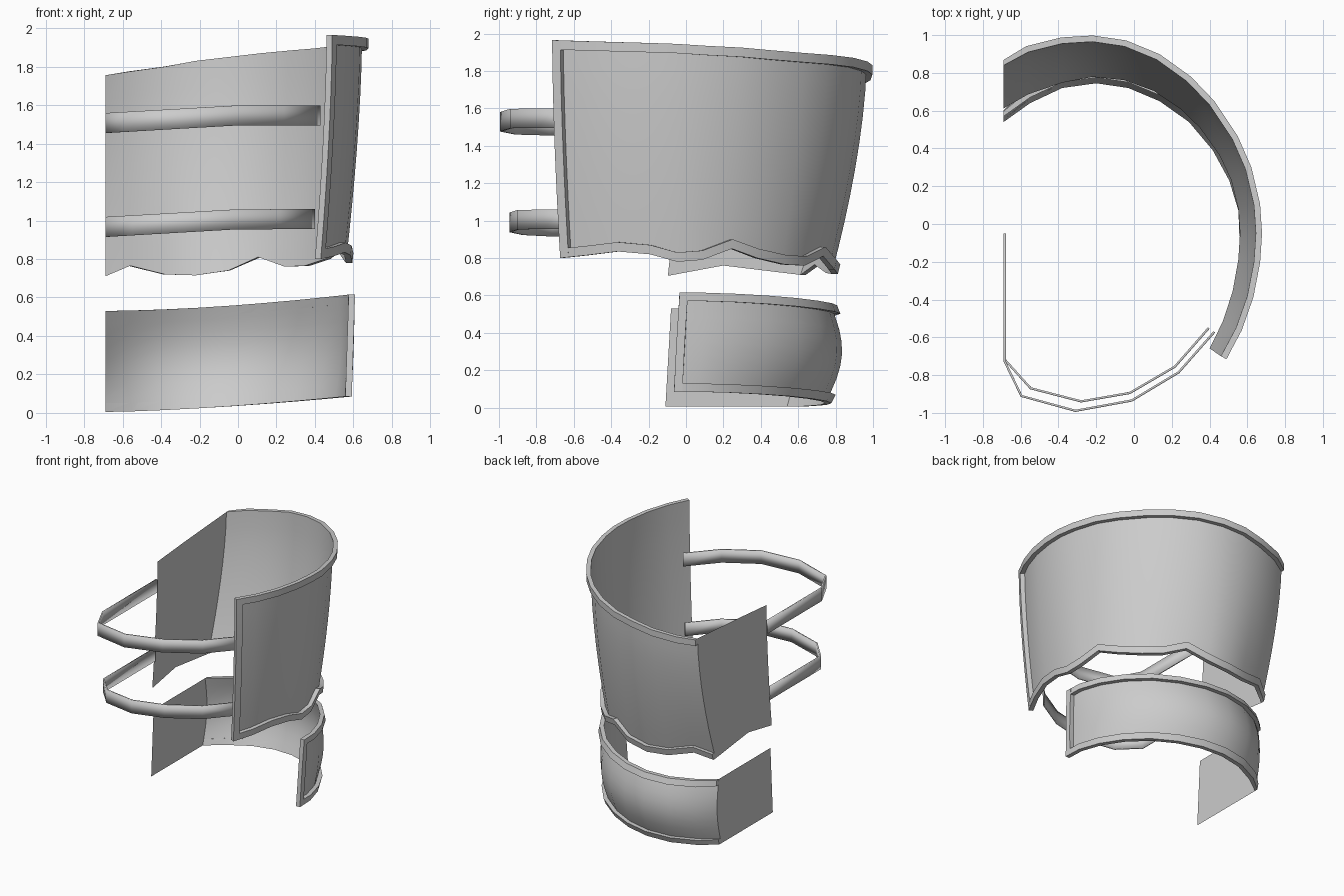
import bpy
import bmesh
from math import sin, pi, radians
from mathutils import Vector

if "Cube" in bpy.data.objects:
    bpy.data.objects.remove(bpy.data.objects["Cube"])

CUT = -0.69     # the flat inner side lies on this x plane
RAISE = 0.033   # how far the trim stands out

steel = bpy.data.materials.new("plain grey")
steel.use_nodes = True
grey = (0.6, 0.6, 0.6, 1)
steel.diffuse_color = grey
steel.node_tree.nodes["Principled BSDF"].inputs["Base Color"].default_value = grey


def add_object(name, bm, angle=35):
    mesh = bpy.data.meshes.new(name)
    bm.to_mesh(mesh)
    bm.free()
    mesh.materials.append(steel)
    obj = bpy.data.objects.new(name, mesh)
    bpy.context.collection.objects.link(obj)
    bpy.ops.object.select_all(action='DESELECT')
    obj.select_set(True)
    bpy.context.view_layer.objects.active = obj
    bpy.ops.object.shade_smooth_by_angle(angle=radians(angle))
    return obj


def sheet(name, columns):
    """Open surface through columns of points listed from top to bottom."""
    bm = bmesh.new()
    grid = [[bm.verts.new(p) for p in col] for col in columns]
    for a, b in zip(grid, grid[1:]):
        for k in range(len(a) - 1):
            bm.faces.new((a[k], a[k + 1], b[k + 1], b[k]))
    return add_object(name, bm)


def bar(name, sections):
    """Closed bar swept through four-cornered sections."""
    bm = bmesh.new()
    rings = [[bm.verts.new(p) for p in s] for s in sections]
    for a, b in zip(rings, rings[1:]):
        for k in range(4):
            n = (k + 1) % 4
            bm.faces.new((a[k], a[n], b[n], b[k]))
    bm.faces.new(rings[0][::-1])
    bm.faces.new(rings[-1])
    bmesh.ops.recalc_face_normals(bm, faces=bm.faces)
    return add_object(name, bm)


def keep_inside(p):
    return Vector((max(p.x, CUT), p.y, p.z))


def armour_plate(name, rows, point, corner, band, steps):
    """Curved sheet with raised trim on its top, bottom and front end."""
    last = steps - 1
    sheet(name, [[point(r, k / last) for k in range(steps)] for r in rows])

    def outward(i, t):
        d = point(rows[min(i + 1, corner)], t) - point(rows[max(i - 1, 0)], t)
        return Vector((d.y, -d.x, 0)).normalized() * RAISE

    def section(i, t0, t1):
        a, b = point(rows[i], t0), point(rows[i], t1)
        return [keep_inside(p) for p in
                (a, b, b + outward(i, t1), a + outward(i, t0))]

    def share(i):
        r = rows[i]
        return band / (r[2] - r[3])

    cols = range(corner + 1)
    bar(name + "_top_trim", [section(i, 0, share(i)) for i in cols])
    bar(name + "_bottom_trim", [section(i, 1 - share(i), 1) for i in cols])

    # upright trim along the front end
    ends = []
    for k in range(steps):
        t = k / last
        a = point(rows[0], t)
        b = a + (point(rows[1], t) - a).normalized() * band
        o = outward(0, t)
        ends.append((a, b, b + o * 1.02, a + o * 1.02))
    bar(name + "_end_trim", ends)


# Upper guard: x, y at the top edge, then top and bottom heights
upper_rows = [
    (.46, -.70, 1.965, .80), (.54, -.55, 1.96, .815),
    (.60, -.38, 1.955, .835), (.635, -.2, 1.95, .82),
    (.645, -.05, 1.945, .78), (.635, .1, 1.935, .79),
    (.59, .29, 1.925, .85), (.52, .45, 1.91, .80),
    (.40, .63, 1.895, .765), (.28, .755, 1.885, .76),
    (.12, .87, 1.87, .81), (-.05, .94, 1.85, .74),
    (-.22, .965, 1.83, .715), (-.38, .955, 1.80, .72),
    (-.56, .91, 1.775, .765), (CUT, .84, 1.755, .71),
    (CUT, .33, 1.72, .76), (CUT, -.03, 1.69, .705)]


def upper_point(row, t):
    x, y, top, bottom = row
    low_x = x * .87 if x > 0 else x
    low_y = y * (.81 if y > 0 else .94) - .14 * max(0, -x - .2)
    k = t ** 1.6
    return Vector((x + (low_x - x) * k, y + (low_y - y) * k,
                   top + (bottom - top) * t))


armour_plate("upper_guard", upper_rows, upper_point, 15, .05, 9)

# Lower guard: a barrel-shaped band whose edges rise toward the front end
lower_path = [(.575, -.035), (.57, .1), (.52, .26), (.43, .42), (.30, .57),
              (.14, .68), (-.03, .75), (-.2, .775), (-.38, .75),
              (-.55, .67), (CUT, .57), (CUT, -.08)]
lower_rows = []
for x, y in lower_path:
    s = (x - CUT) / 1.265
    lower_rows.append((x, y, .53 + .085 * s ** 1.7, .005 + .08 * s ** 1.5))


def lower_point(row, t):
    x, y, top, bottom = row
    swell = .075 * sin(pi * t) * min(1, max(0, y / .78))
    away = Vector((x + .1, y)).normalized() * swell
    px = x * (1 - .03 * t) if x > 0 else x
    return keep_inside(Vector((px + away.x, y - .03 * t + away.y,
                               top + (bottom - top) * t)))


armour_plate("lower_guard", lower_rows, lower_point, 10, .045, 9)


# Two straps across the open side
def strap(name, path, base, rise, height):
    columns = []
    for x, y in path:
        z = base + rise * min(1, (x - CUT) / .7)
        columns.append([Vector((x, y, z + height)), Vector((x, y, z))])
    obj = sheet(name, columns)
    thick = obj.modifiers.new("thickness", 'SOLIDIFY')
    thick.thickness = .012
    thick.offset = -1


upper_strap = [(CUT, -.05), (CUT, -.73), (-.60, -.915), (-.31, -.995),
               (-.01, -.94), (.24, -.79), (.43, -.575)]
lower_strap = [(CUT, -.07), (CUT, -.72), (-.55, -.875), (-.28, -.945),
               (-.02, -.9), (.22, -.76), (.40, -.555)]
strap("upper_strap", upper_strap, 1.455, .04, .104)
strap("lower_strap", lower_strap, .915, .04, .104)
